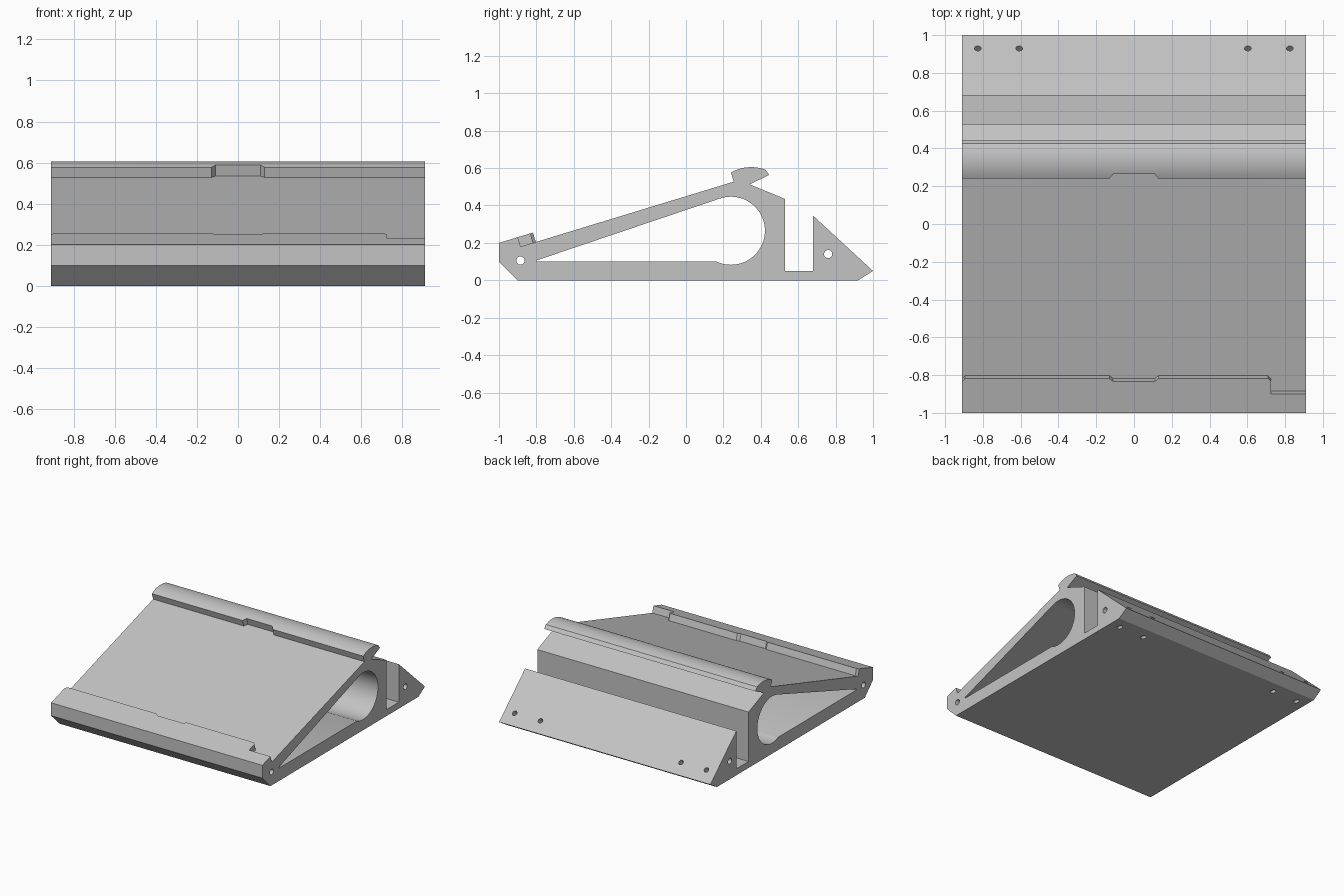
import bpy, bmesh, math
from mathutils import Vector

cube = bpy.data.objects.get("Cube")
if cube:
    bpy.data.objects.remove(cube)

HALF = 0.91                      # half the width of the stand
SLOPE = math.atan2(0.378, 1.24)  # tilt of the resting surface

grey = bpy.data.materials.new("light grey plastic")
grey.use_nodes = True
grey.diffuse_color = (0.55, 0.55, 0.55, 1)
grey.node_tree.nodes["Principled BSDF"].inputs["Base Color"].default_value = grey.diffuse_color


def prism(name, points, sweep):
    """Closed solid made by sweeping a flat outline along a vector."""
    bm = bmesh.new()
    face = bm.faces.new([bm.verts.new(p) for p in points])
    swept = bmesh.ops.extrude_face_region(bm, geom=[face])["geom"]
    bmesh.ops.translate(bm, vec=sweep, verts=[g for g in swept if isinstance(g, bmesh.types.BMVert)])
    bmesh.ops.recalc_face_normals(bm, faces=bm.faces)
    mesh = bpy.data.meshes.new(name)
    bm.to_mesh(mesh)
    bm.free()
    mesh.materials.append(grey)
    obj = bpy.data.objects.new(name, mesh)
    bpy.context.collection.objects.link(obj)
    return obj


def side_prism(name, outline, half):
    return prism(name, [(-half, y, z) for y, z in outline], Vector((2 * half, 0, 0)))


def arc(cy, cz, r, start, end, steps):
    angles = [math.radians(start + (end - start) * i / steps) for i in range(steps + 1)]
    return [(cy + r * math.cos(a), cz + r * math.sin(a)) for a in angles]


def drill(name, centre, axis, radius, length):
    axis = Vector(axis).normalized()
    u = axis.orthogonal().normalized()
    v = axis.cross(u)
    start = Vector(centre) - axis * length / 2
    ring = [start + u * y + v * z for y, z in arc(0, 0, radius, 0, 345, 23)]
    return prism(name, ring, axis * length)


# Body: base, rear slot, rear wedge and rounded upper lip
outline = [(-1, 0.1), (-0.9, 0), (0.92, 0), (1, 0.05), (0.68, 0.345), (0.68, 0.05),
           (0.53, 0.05), (0.53, 0.435), (0.34, 0.513), (0.445, 0.563)]
outline += arc(0.348, 0.389, 0.216, 69, 120, 12)
outline += [(-1, 0.2)]
body = side_prism("stand_body", outline, HALF)

# Teardrop cavity below the resting surface
cavity = [(-0.8, 0.1)] + arc(0.24, 0.265, 0.182, 245, 469, 44) + [(-0.8, 0.106)]
cutters = [side_prism("cavity_cutter", cavity, 1.1)]

# Recess of the resting surface, with finger notches in both lips
along = Vector((0, math.cos(SLOPE), math.sin(SLOPE)))
normal = Vector((0, -math.sin(SLOPE), math.cos(SLOPE)))
low, high, notch = 0.19, 1.296, 0.016
recess = [(-1, low - notch), (-HALF, low - notch), (-0.895, low),
          (-0.13, low), (-0.11, low - notch), (0.11, low - notch), (0.13, low),
          (0.71, low), (0.725, low - notch), (0.725, 0.105), (1, 0.105),
          (1, high), (0.13, high), (0.11, high + 0.026),
          (-0.11, high + 0.026), (-0.13, high), (-1, high)]
origin = Vector((0, -1, 0.2)) - normal * 0.053
cutters.append(prism("recess_cutter",
                     [origin + Vector((x, 0, 0)) + along * u for x, u in recess], normal * 0.3))

# Rod holes across the full width
for y, z in ((-0.885, 0.105), (0.76, 0.14)):
    cutters.append(drill("rod_cutter", (0, y, z), (1, 0, 0), 0.022, 2.2))

# Screw holes square to the rear slope
for x in (-0.827, -0.608, 0.603, 0.825):
    cutters.append(drill("screw_cutter", (x, 0.93, 0.115), (0, 0.295, 0.32), 0.018, 0.7))

# Cut everything out of the body
bpy.ops.object.select_all(action='DESELECT')
bpy.context.view_layer.objects.active = body
body.select_set(True)
for cutter in cutters:
    cutter.hide_render = True
    mod = body.modifiers.new("cut", 'BOOLEAN')
    mod.operation = 'DIFFERENCE'
    mod.solver = 'EXACT'
    mod.object = cutter
    bpy.ops.object.modifier_apply(modifier=mod.name)
    bpy.data.objects.remove(cutter)

bpy.ops.object.shade_smooth_by_angle(angle=math.radians(25))
